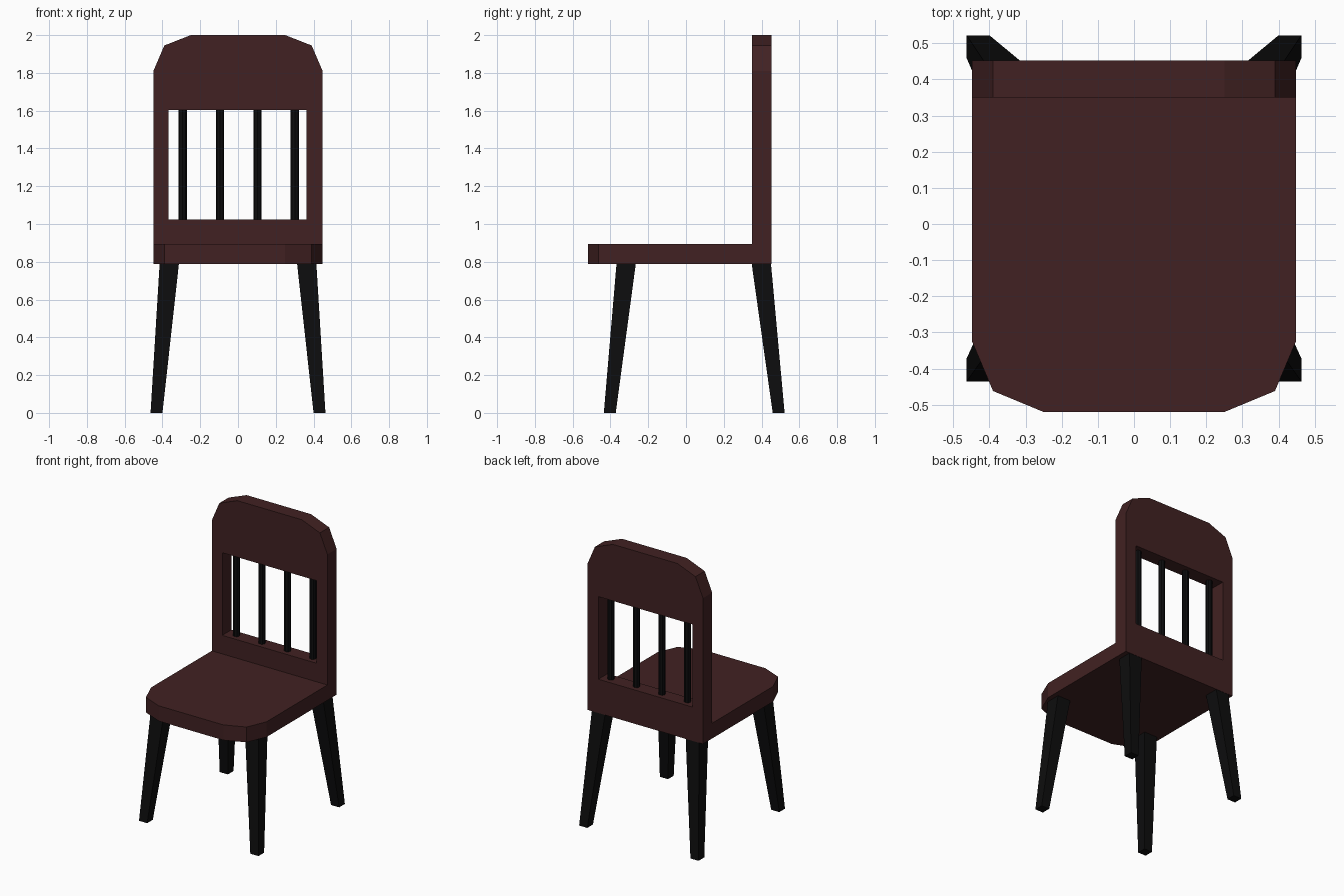
import bpy, bmesh, math

if "Cube" in bpy.data.objects:
    bpy.data.objects.remove(bpy.data.objects["Cube"])


def material(name, rgb):
    m = bpy.data.materials.new(name)
    m.diffuse_color = (*rgb, 1)
    m.use_nodes = True
    m.node_tree.nodes["Principled BSDF"].inputs["Base Color"].default_value = m.diffuse_color
    return m


BROWN = material("dark brown wood", (0.053, 0.0155, 0.016))
BLACK = material("black wood", (0.004, 0.004, 0.0042))


def panel(name, outlines, half_thickness, location, rot_x, mat):
    """Flat panel from closed outlines; a second outline becomes a hole."""
    cu = bpy.data.curves.new(name, 'CURVE')
    cu.dimensions = '2D'
    cu.fill_mode = 'BOTH'
    cu.extrude = half_thickness
    for pts in outlines:
        sp = cu.splines.new('POLY')
        sp.points.add(len(pts) - 1)
        for p, (u, v) in zip(sp.points, pts):
            p.co = (u, v, 0, 1)
        sp.use_cyclic_u = True
    ob = bpy.data.objects.new(name, cu)
    bpy.context.collection.objects.link(ob)
    ob.location = location
    ob.rotation_euler.x = rot_x
    cu.materials.append(mat)
    bpy.ops.object.select_all(action='DESELECT')
    ob.select_set(True)
    bpy.context.view_layer.objects.active = ob
    bpy.ops.object.convert(target='MESH')
    ob = bpy.context.object
    # weld caps to the rim and keep flat faces
    bm = bmesh.new()
    bm.from_mesh(ob.data)
    bmesh.ops.remove_doubles(bm, verts=bm.verts, dist=1e-4)
    bmesh.ops.dissolve_limit(bm, angle_limit=0.01, verts=bm.verts, edges=bm.edges)
    bmesh.ops.recalc_face_normals(bm, faces=bm.faces)
    for f in bm.faces:
        f.smooth = False
    bm.to_mesh(ob.data)
    bm.free()
    return ob


def mirrored(half):
    return half + [(-u, v) for u, v in reversed(half)]


def leg(name, x_top, y_top, x_bot, y_bot, z_top):
    """Tapered splayed square leg; each argument is a (min, max) range."""
    bm = bmesh.new()
    bmesh.ops.create_cube(bm, size=1)
    for v in bm.verts:
        xr, yr, z = (x_top, y_top, z_top) if v.co.z > 0 else (x_bot, y_bot, 0)
        v.co = (xr[v.co.x > 0], yr[v.co.y > 0], z)
    me = bpy.data.meshes.new(name)
    bm.to_mesh(me)
    bm.free()
    me.materials.append(BLACK)
    bpy.context.collection.objects.link(bpy.data.objects.new(name, me))


# Seat with clipped front corners
panel("seat", [mirrored([(0.448, 0.35), (0.448, -0.325), (0.39, -0.462), (0.25, -0.52)])],
      0.0535, (0, 0, 0.8415), 0, BROWN)

# Backrest with clipped top corners and a window
panel("backrest", [mirrored([(0.448, 0.788), (0.448, 1.81), (0.39, 1.945), (0.25, 2.0)]),
                   [(-0.367, 1.025), (-0.367, 1.604), (0.363, 1.604), (0.363, 1.025)]],
      0.051, (0, 0.401, 0), math.pi / 2, BROWN)

# Spindles in the window
for i in range(4):
    bpy.ops.mesh.primitive_cylinder_add(vertices=8, radius=0.022, depth=0.58,
                                        location=(-0.293 + 0.198 * i, 0.401, 1.3145))
    ob = bpy.context.object
    ob.name = f"spindle_{i + 1}"
    ob.data.materials.append(BLACK)

# Legs
for side, xt, xb in (("left", (-0.415, -0.313), (-0.463, -0.400)),
                     ("right", (0.313, 0.415), (0.400, 0.463))):
    leg("front_leg_" + side, xt, (-0.368, -0.266), xb, (-0.435, -0.372), 0.788)
    leg("back_leg_" + side, xt, (0.348, 0.450), xb, (0.459, 0.522), 0.788)
